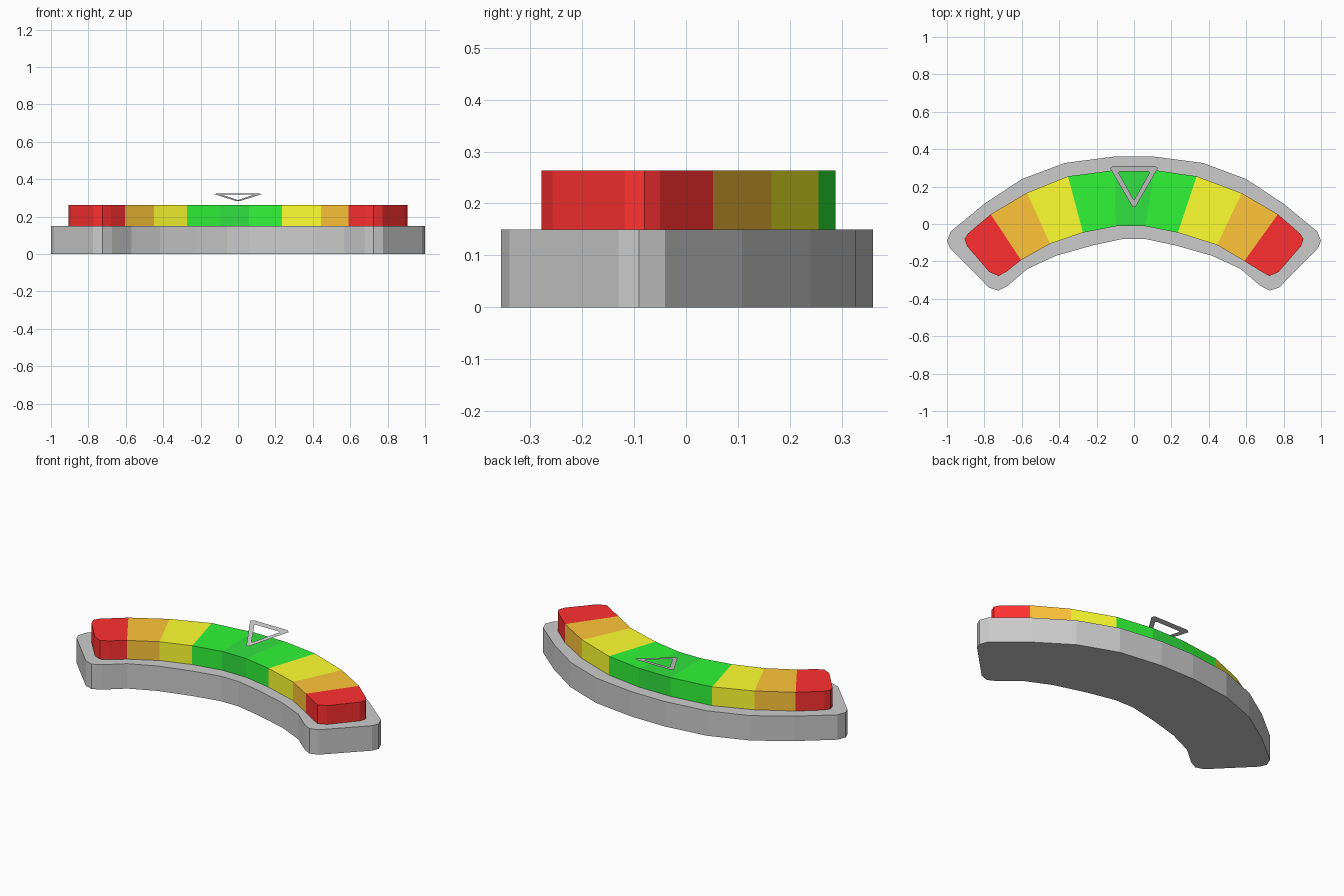
import bpy

if "Cube" in bpy.data.objects:
    bpy.data.objects.remove(bpy.data.objects["Cube"])

BASE_TOP, BAR_TOP = 0.15, 0.263


def make_object(name, verts, faces, color=None):
    mesh = bpy.data.meshes.new(name)
    mesh.from_pydata(verts, [], faces)
    mesh.update()
    obj = bpy.data.objects.new(name, mesh)
    bpy.context.collection.objects.link(obj)
    if color:
        mat = bpy.data.materials.get(color[0]) or bpy.data.materials.new(color[0])
        mat.diffuse_color = (*color[1], 1)
        mat.use_nodes = True
        mat.node_tree.nodes["Principled BSDF"].inputs["Base Color"].default_value = mat.diffuse_color
        mesh.materials.append(mat)
    return obj


def prism(name, outline, z0, z1, color=None, open_sides=(), bottom=True):
    """Extrude a clockwise outline; open_sides lists walls shared with neighbours."""
    pts = outline[::-1]
    n = len(pts)
    verts = [(x, y, z) for z in (z0, z1) for x, y in pts]
    faces = [tuple(range(n, 2 * n))]
    if bottom:
        faces.append(tuple(range(n))[::-1])
    for i in range(n):
        j = (i + 1) % n
        if {pts[i], pts[j]} not in open_sides:
            faces.append((i, j, j + n, i + n))
    return make_object(name, verts, faces, color)


def flip(pts):
    return [(-x, y) for x, y in reversed(pts)]


# Curved base: right half of the outline, mirrored
half = [(0.11, 0.36), (0.37, 0.326), (0.60, 0.24), (0.80, 0.108), (0.98, -0.04),
        (1.0, -0.09), (0.983, -0.13), (0.775, -0.34), (0.725, -0.356),
        (0.675, -0.33), (0.57, -0.24), (0.418, -0.17), (0.225, -0.115), (0.06, -0.08)]
prism("base", half + flip(half), 0, BASE_TOP)

# Coloured gauge segments between successive (outer, inner) dividers
red = ("red", (1.0, 0.03, 0.03))
orange = ("orange", (1.0, 0.56, 0.04))
yellow = ("yellow", (1.0, 1.0, 0.03))
green = ("green", (0.03, 0.92, 0.04))
dark = ("dark_green", (0.03, 0.75, 0.05))
dividers = [((-0.766, 0.052), (-0.604, -0.193)), ((-0.572, 0.167), (-0.449, -0.106)),
            ((-0.353, 0.255), (-0.273, -0.046)), ((-0.10, 0.288), (-0.097, -0.012)),
            ((0.11, 0.288), (0.06, -0.012)), ((0.335, 0.255), (0.235, -0.046)),
            ((0.576, 0.165), (0.444, -0.112)), ((0.769, 0.052), (0.590, -0.198))]
names = ["orange_left", "yellow_left", "green_left", "green_centre",
         "green_right", "yellow_right", "orange_right"]
colors = [orange, yellow, green, dark, green, yellow, orange]
for name, col, a, b in zip(names, colors, dividers, dividers[1:]):
    prism("segment_" + name, [a[0], b[0], b[1], a[1]], BASE_TOP, BAR_TOP, col,
          [set(a), set(b)], bottom=False)

# Rounded red end segments
cap = [(0.887, -0.05), (0.906, -0.08), (0.893, -0.118), (0.773, -0.257),
       (0.724, -0.278), (0.68, -0.254)]
a, b = dividers[-1], dividers[0]
prism("segment_red_right", [a[0]] + cap + [a[1]], BASE_TOP, BAR_TOP, red, [set(a)], False)
prism("segment_red_left", [b[1]] + flip(cap) + [b[0]], BASE_TOP, BAR_TOP, red, [set(b)], False)

# Floating pointer: thin tilted triangular frame
outer = [(0.112, 0.311), (0.128, 0.298), (0.008, 0.092)]
inner = [(0.078, 0.280), (0.083, 0.274), (0.003, 0.132)]
rings = outer + flip(outer) + inner + flip(inner)
verts = [(x, y, 0.282 + (y - 0.09) * 0.186) for x, y in rings]
faces = [(i, i + 6, (i + 1) % 6 + 6, (i + 1) % 6) for i in range(6)]
make_object("pointer_frame", verts, [f[::-1] for f in faces])
bpy.data.objects["pointer_frame"].data.update()
if bpy.data.objects["pointer_frame"].data.polygons[0].normal.z < 0:
    bpy.data.objects["pointer_frame"].data.flip_normals()
